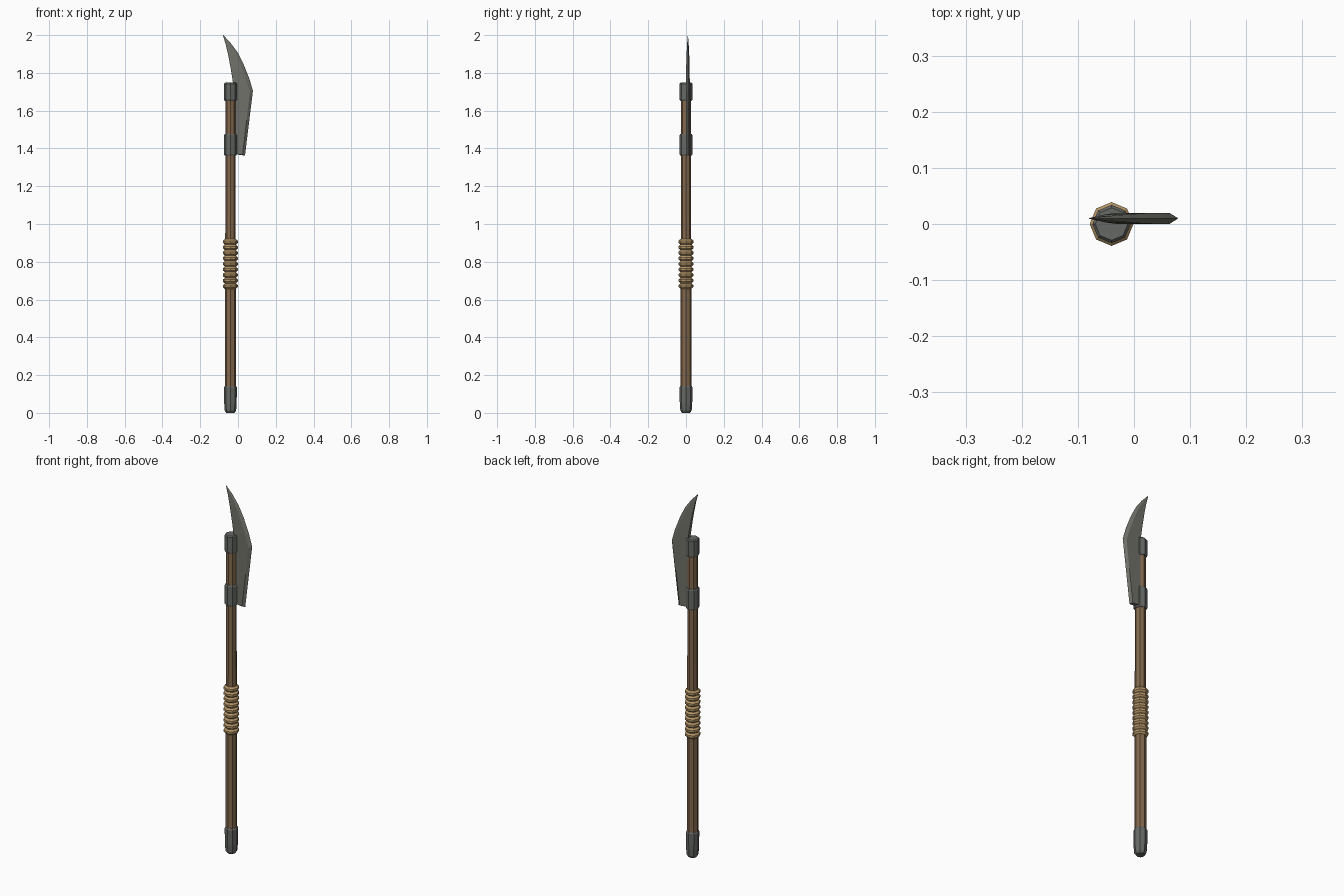
import bpy, bmesh, math

if "Cube" in bpy.data.objects:
    bpy.data.objects.remove(bpy.data.objects["Cube"])

SIDES = 8
AXIS_X = -0.04


def material(name, rgb):
    m = bpy.data.materials.new(name)
    m.diffuse_color = (*rgb, 1)
    m.use_nodes = True
    m.node_tree.nodes["Principled BSDF"].inputs["Base Color"].default_value = m.diffuse_color
    return m


WOOD = material("brown wood", (0.23, 0.14, 0.075))
IRON = material("dark iron", (0.13, 0.14, 0.13))
STEEL = material("grey steel", (0.16, 0.165, 0.14))
CORD = material("tan cord", (0.47, 0.31, 0.14))


def finish(bm, name, mat):
    bmesh.ops.recalc_face_normals(bm, faces=bm.faces)
    me = bpy.data.meshes.new(name)
    bm.to_mesh(me)
    bm.free()
    me.materials.append(mat)
    ob = bpy.data.objects.new(name, me)
    bpy.context.collection.objects.link(ob)
    return ob


def loft(name, rings, mat):
    """Skin a list of closed point rings and cap both ends."""
    bm = bmesh.new()
    loops = [[bm.verts.new(p) for p in ring] for ring in rings]
    for a, b in zip(loops, loops[1:]):
        n = len(a)
        for i in range(n):
            j = (i + 1) % n
            bm.faces.new((a[i], a[j], b[j], b[i]))
    bm.faces.new(loops[0])
    bm.faces.new(loops[-1])
    return finish(bm, name, mat)


def turned(name, profile, mat):
    """Octagonal turned part around the shaft axis from (radius, z) pairs."""
    step = 2 * math.pi / SIDES
    return loft(name, [[(AXIS_X + r * math.cos(i * step), r * math.sin(i * step), z)
                        for i in range(SIDES)] for r, z in profile], mat)


# Wooden shaft, a little slimmer towards the top
turned("shaft", [(0.029, 0.05), (0.029, 0.66), (0.027, 1.05), (0.0265, 1.70)], WOOD)

# Iron fittings
turned("butt_cap", [(0.022, 0.0), (0.030, 0.012), (0.033, 0.05),
                    (0.034, 0.135), (0.030, 0.142)], IRON)
turned("lower_collar", [(0.030, 1.362), (0.034, 1.368), (0.034, 1.470), (0.030, 1.476)], IRON)
turned("upper_collar", [(0.030, 1.652), (0.034, 1.658), (0.034, 1.742), (0.029, 1.748)], IRON)

# Cord grip: stacked ridged rings
COILS, Z0, PITCH = 9, 0.657, 0.0292
cord = [(0.030, Z0)]
for k in range(COILS):
    z = Z0 + k * PITCH
    cord += [(0.039, z + 0.3 * PITCH), (0.039, z + 0.7 * PITCH), (0.030, z + PITCH)]
turned("cord_grip", cord, CORD)

# Blade: rows of (z back, x back, z ridge, x ridge, z edge, x edge, half thickness)
ROWS = [
    (1.372, -0.030, 1.366, 0.024, 1.362, 0.037, 0.010),
    (1.550, -0.028, 1.550, 0.046, 1.550, 0.060, 0.010),
    (1.700, -0.027, 1.700, 0.063, 1.705, 0.079, 0.010),
    (1.750, -0.027, 1.760, 0.045, 1.770, 0.060, 0.010),
    (1.820, -0.038, 1.835, 0.016, 1.850, 0.028, 0.009),
    (1.890, -0.051, 1.900, -0.012, 1.910, -0.003, 0.007),
    (1.950, -0.065, 1.955, -0.047, 1.960, -0.040, 0.004),
    (1.999, -0.080, 1.999, -0.079, 2.000, -0.078, 0.0005),
]
Y = 0.01
loft("blade", [[(xb, Y - t, zb), (xr, Y - t, zr), (xe, Y, ze), (xr, Y + t, zr), (xb, Y + t, zb)]
               for zb, xb, zr, xr, ze, xe, t in ROWS], STEEL)
